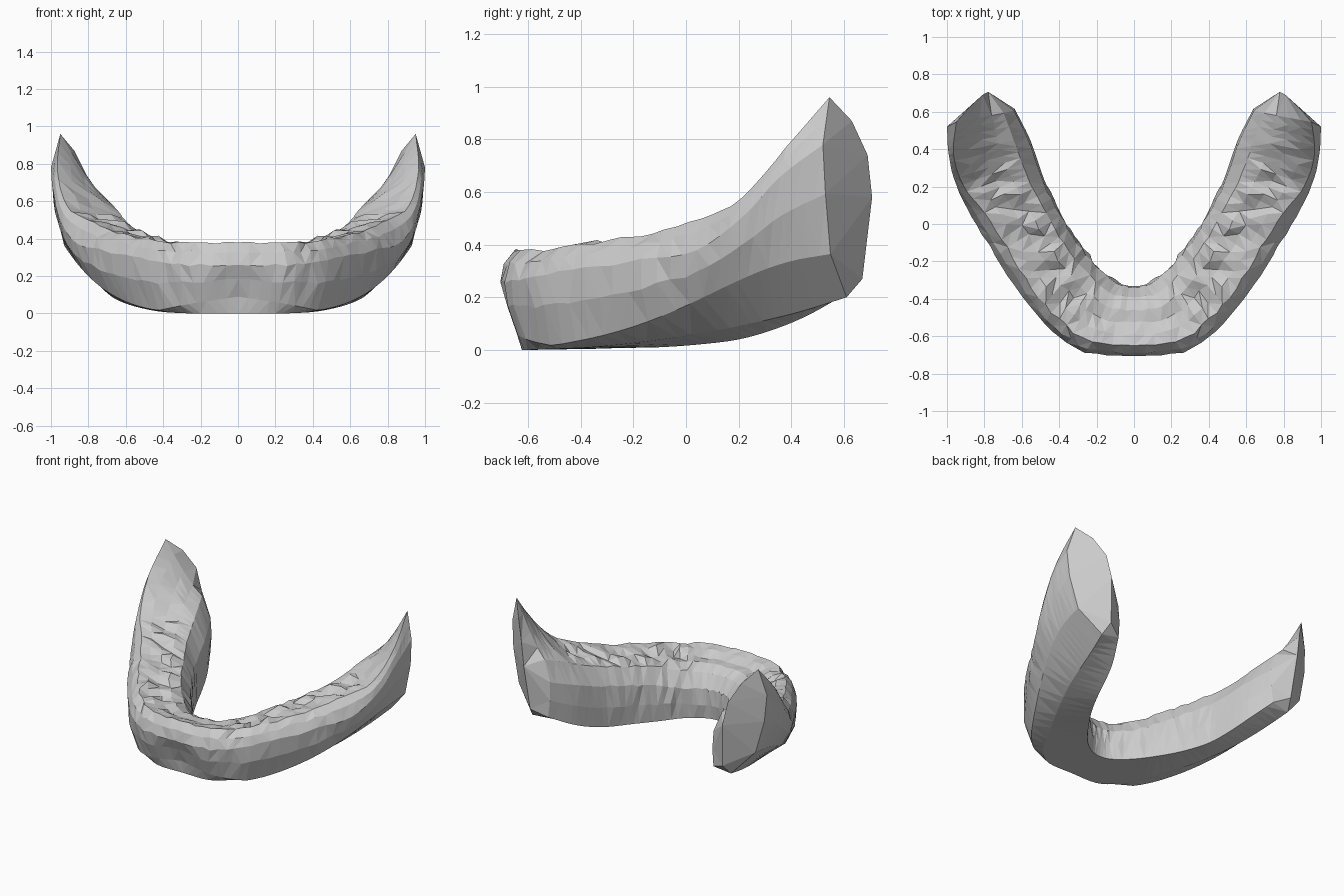
import bpy, bmesh, math, random
from mathutils import Vector as V

if "Cube" in bpy.data.objects:
    bpy.data.objects.remove(bpy.data.objects["Cube"])

random.seed(4)

# Guide rails of the right half, from the midline to the rear end
inner_bottom = [(0, -.345, .005), (.09, -.32, .005), (.19, -.24, .008), (.29, -.11, .01),
                (.39, .04, .02), (.47, .20, .04), (.52, .34, .08), (.57, .47, .135), (.65, .62, .22)]
outer_bottom = [(0, -.62, 0), (.2, -.615, 0), (.32, -.53, .003), (.43, -.34, .012),
                (.56, -.09, .04), (.65, .12, .075), (.70, .29, .11), (.74, .45, .15), (.78, .61, .20)]
outer_wall = [(0, -.705, .26), (.26, -.685, .26), (.44, -.575, .28), (.60, -.38, .31),
              (.745, -.17, .34), (.87, .04, .38), (.95, .21, .50), (.99, .36, .66), (1.0, .52, .78)]
outer_crest = [(0, -.65, .38), (.23, -.63, .375), (.40, -.51, .385), (.545, -.34, .405),
               (.68, -.13, .445), (.80, .06, .50), (.915, .21, .575), (.965, .38, .77), (.95, .545, .96)]
inner_crest = [(0, -.35, .28), (.11, -.325, .29), (.21, -.24, .30), (.32, -.11, .35),
               (.41, .04, .39), (.50, .21, .43), (.545, .34, .47), (.59, .46, .51), (.655, .60, .55)]
STEPS = 4


def spline(rail):
    """Smooth curve through a rail, symmetric at the midline."""
    p = [V(q) for q in rail]
    p = [V((-p[1].x, p[1].y, p[1].z))] + p + [2 * p[-1] - p[-2]]
    out = []
    for i in range(1, len(p) - 2):
        a, b, c, d = p[i - 1:i + 3]
        for s in range(STEPS):
            t = s / STEPS
            out.append(.5 * (2 * b + (c - a) * t + (2 * a - 5 * b + 4 * c - d) * t ** 2
                             + (3 * b - a - 3 * c + d) * t ** 3))
    return out + [p[-2]]


def cross_section(A, B, D, E, G, u, i):
    """Closed ring: base, barrel wall, biting surface, rounded inner wall."""
    # underside follows one curved sheet across the width
    side = min(1, u / .35)
    C = B.lerp(D, .15 + .53 * side)
    C.z = max(.2 * (C.x / .8) ** 4, .09 * (1 - side))
    across = (G - E)
    across.z = 0
    across.normalize()
    rear = max(0, u - .7) / .3
    # outer wall, rounded into the crest
    bulge = C.lerp(D, .55) - across * (.018 * side)
    round_out = D.lerp(E, .55) - across * (.012 * (1 - rear)) + V((0, 0, .006 * (1 - rear)))
    ring = [A, B, C, bulge, D, round_out, E]
    # biting surface with tooth impressions
    teeth = min(1, u * 3 + .2) * (1 - rear)
    for n, t in enumerate((.2, .42, .64)):
        q = E.lerp(G, t)
        q.z += (.008, 0, .02)[n] * (1 - rear)
        q.z -= .03 * rear * math.sin(math.pi * t)
        q.z += teeth * (.012 * math.cos(i * math.pi * .55 + n * 1.4) + random.uniform(-.006, .006))
        ring.append(q)
    ring.append(G.lerp(E, .14) + V((0, 0, .008 * (1 - rear))))
    ring.append(A.lerp(G, .74) + across * .012)
    ring.append(A.lerp(G, .36) + across * .014)
    # irregular facets on the cast walls
    if 0 < u < .9:
        for n in range(3, 13):
            r = .007 if u < .6 else .002
            ring[n] = ring[n] + V([random.uniform(-r, r) for _ in range(3)])
    if i == 0:
        for q in ring:
            q.x = 0
    return ring


# Half of the arch, lofted through the sections
rails = [spline(r) for r in (inner_bottom, outer_bottom, outer_wall, outer_crest, inner_crest)]
bm = bmesh.new()
count = len(rails[0])
rings = []
for i in range(count):
    sec = cross_section(*[r[i].copy() for r in rails], i / (count - 1), i)
    rings.append([bm.verts.new(q) for q in sec])
n = len(rings[0])
for a, b in zip(rings, rings[1:]):
    for j in range(n):
        k = (j + 1) % n
        if random.random() < .5:
            bm.faces.new((a[j], a[k], b[k]))
            bm.faces.new((a[j], b[k], b[j]))
        else:
            bm.faces.new((a[j], a[k], b[j]))
            bm.faces.new((a[k], b[k], b[j]))

# Rear end: two trimmed planes meeting at an upright ridge
A, B, C, CD, D, DE, E, f1, f2, f3, G, h1, h2 = rings[-1]
low, mid, upper, high = [bm.verts.new(q) for q in (
    (.755, .67, .27), (.78, .707, .58), (.81, .69, .74), (.875, .63, .87))]
for face in ((A, B, low), (B, C, low), (C, mid, low), (C, CD, mid), (CD, upper, mid),
             (CD, D, upper), (D, high, upper), (D, DE, high), (DE, E, high), (E, f1, high),
             (f1, upper, high), (f1, f2, upper), (f2, f3, upper), (f3, mid, upper),
             (f3, G, mid), (G, h1, mid), (h1, h2, mid), (h2, low, mid), (h2, A, low)):
    bm.faces.new(face)

# Mirror to the full arch
half = bm.verts[:] + bm.edges[:] + bm.faces[:]
bmesh.ops.mirror(bm, geom=half, axis='X', merge_dist=.0005)
bmesh.ops.remove_doubles(bm, verts=bm.verts[:], dist=.0005)
bmesh.ops.recalc_face_normals(bm, faces=bm.faces[:])
mesh = bpy.data.meshes.new("lower_jaw_cast")
bm.to_mesh(mesh)
bm.free()
obj = bpy.data.objects.new("lower_jaw_cast", mesh)
bpy.context.collection.objects.link(obj)
